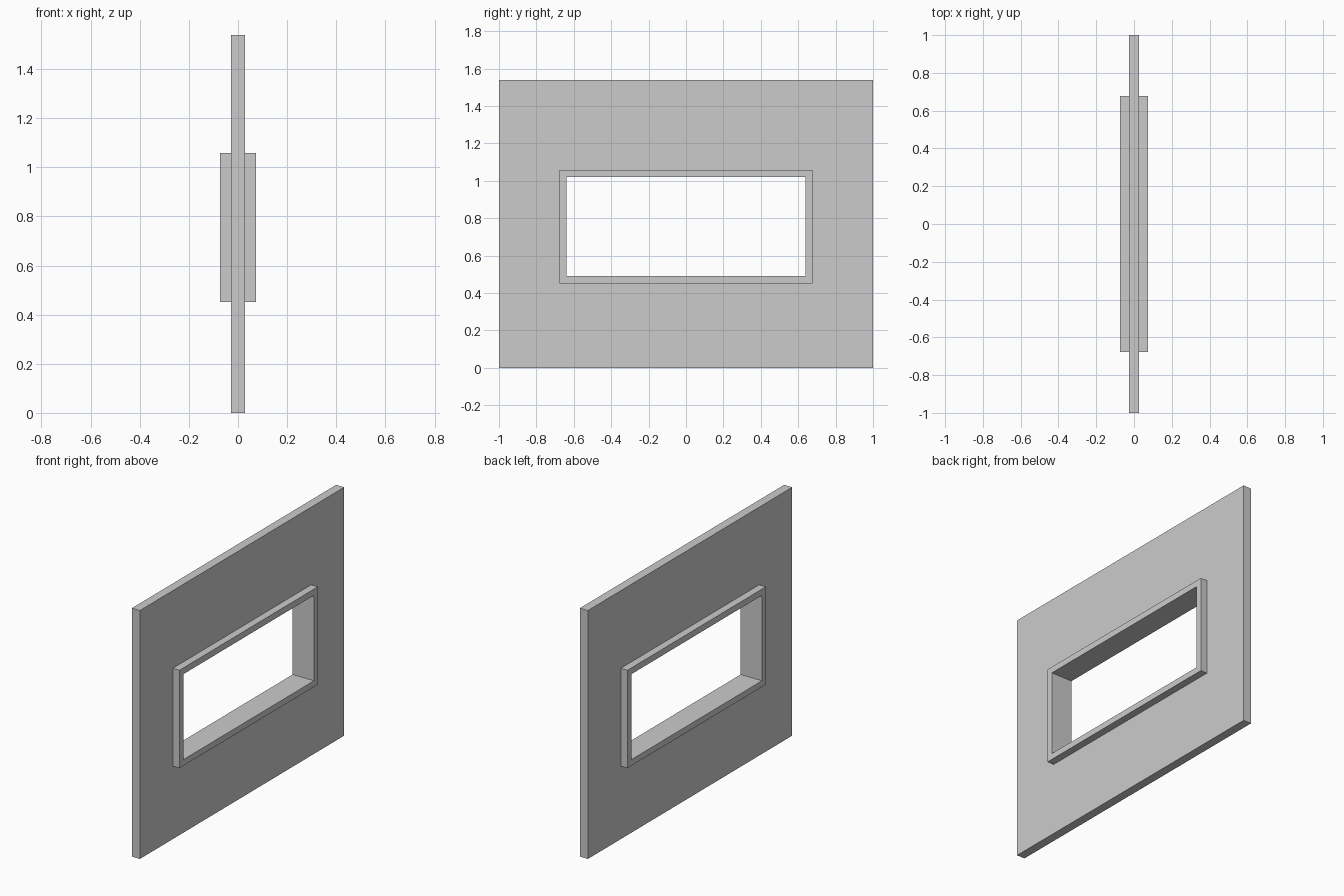
import bpy, bmesh

if "Cube" in bpy.data.objects:
    bpy.data.objects.remove(bpy.data.objects["Cube"])


def rect_ring(name, half_depth, outer, inner):
    """Rectangular ring in the YZ plane; outer/inner = (half_width, z_low, z_high)."""
    def corners(x, rect):
        w, lo, hi = rect
        return [bm.verts.new((x, y, z)) for y, z in ((-w, lo), (w, lo), (w, hi), (-w, hi))]

    bm = bmesh.new()
    # Four corner loops, walked around the ring's cross-section
    loops = [corners(half_depth, outer), corners(half_depth, inner),
             corners(-half_depth, inner), corners(-half_depth, outer)]
    for a, b in zip(loops, loops[1:] + loops[:1]):
        for i in range(4):
            j = (i + 1) % 4
            bm.faces.new((a[i], a[j], b[j], b[i]))
    bmesh.ops.recalc_face_normals(bm, faces=bm.faces)
    mesh = bpy.data.meshes.new(name)
    bm.to_mesh(mesh)
    bm.free()
    obj = bpy.data.objects.new(name, mesh)
    bpy.context.collection.objects.link(obj)
    return obj


frame_outer = (0.677, 0.452, 1.058)
frame_inner = (0.639, 0.490, 1.019)

# Wall panel with the window opening
rect_ring("wall_panel", 0.0275, (1.0, 0.0, 1.539), frame_outer)
# Window frame standing proud of both wall faces
rect_ring("window_frame", 0.073, frame_outer, frame_inner)
